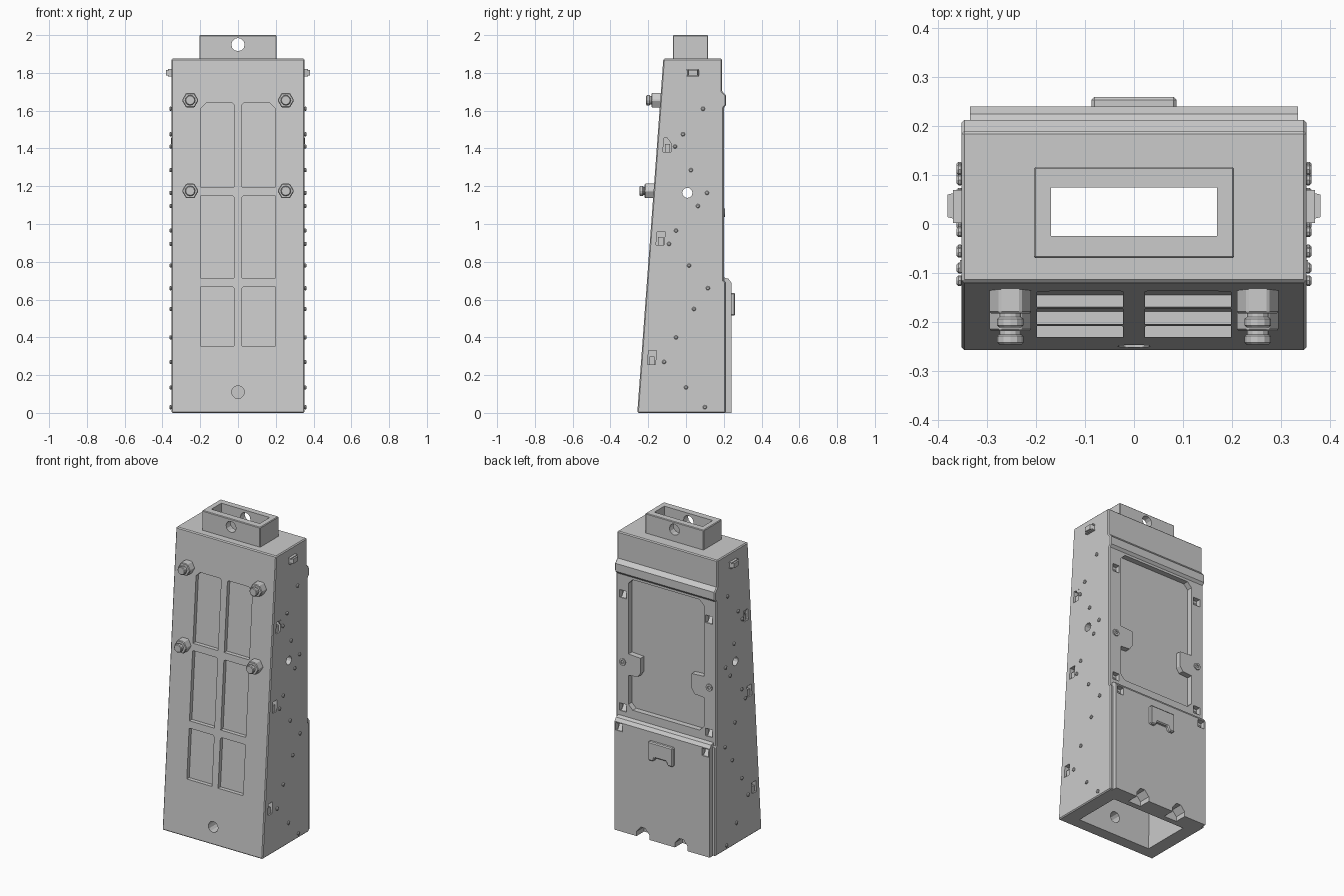
import bpy, bmesh, math

if "Cube" in bpy.data.objects:
    bpy.data.objects.remove(bpy.data.objects["Cube"])

SLOPE = 0.138 / 1.875          # lean of the front face


def front_y(z):
    return -0.258 + SLOPE * z


def make(name, bm):
    bmesh.ops.recalc_face_normals(bm, faces=bm.faces)
    me = bpy.data.meshes.new(name)
    bm.to_mesh(me)
    bm.free()
    ob = bpy.data.objects.new(name, me)
    bpy.context.collection.objects.link(ob)
    return ob


def prism(name, pts, axis, a, b, shear=0.0):
    """Extrude a 2D outline: axis X takes (y, z), Y takes (x, z), Z takes (x, y)."""
    def at(p, t):
        if axis == 'X':
            return (t, p[0], p[1])
        if axis == 'Y':
            return (p[0], t + shear * p[1], p[1])
        return (p[0], p[1], t)
    bm = bmesh.new()
    lo = [bm.verts.new(at(p, a)) for p in pts]
    hi = [bm.verts.new(at(p, b)) for p in pts]
    bm.faces.new(lo)
    bm.faces.new(hi)
    n = len(pts)
    for i in range(n):
        j = (i + 1) % n
        bm.faces.new((lo[i], lo[j], hi[j], hi[i]))
    return make(name, bm)


def loft(name, rect0, z0, rect1, z1):
    ob = prism(name, rect0, 'Z', z0, z1)
    for v, p in zip(list(ob.data.vertices)[len(rect0):], rect1):
        v.co = (p[0], p[1], z1)
    return ob


def rect(x0, x1, y0, y1):
    return [(x0, y0), (x1, y0), (x1, y1), (x0, y1)]


def circle(cx, cy, r, n=12, turn=0.0):
    return [(cx + r * math.cos(turn + 2 * math.pi * i / n),
             cy + r * math.sin(turn + 2 * math.pi * i / n)) for i in range(n)]


def apply(ob, mod):
    bpy.context.view_layer.objects.active = ob
    bpy.ops.object.modifier_apply(modifier=mod.name)


def cut(cutter, *targets):
    cutter.hide_render = True
    for t in targets:
        m = t.modifiers.new("cut", 'BOOLEAN')
        m.operation, m.solver, m.object = 'DIFFERENCE', 'EXACT', cutter
        apply(t, m)
    bpy.data.objects.remove(cutter)


def bevel(ob, w):
    m = ob.modifiers.new("bevel", 'BEVEL')
    m.width, m.segments, m.limit_method = w, 1, 'ANGLE'
    m.angle_limit = math.radians(50)
    apply(ob, m)


# tapered main body with the raised band across the back
body = prism("body", [(-0.258, 0), (0.21, 0), (0.21, 0.69), (0.2, 0.70), (0.2, 1.615),
                      (0.213, 1.63), (0.213, 1.68), (0.19, 1.705), (0.19, 1.875),
                      (-0.12, 1.875)], 'X', -0.353, 0.353)
bevel(body, 0.006)

# hollow core
cut(loft("core_cut", rect(-0.26, 0.26, -0.18, 0.13), -0.01,
         rect(-0.17, 0.17, -0.025, 0.075), 1.9), body)

# neck sleeve with a cross hole
neck = prism("neck", rect(-0.205, 0.205, -0.07, 0.117), 'Z', 1.87, 2.0)
bevel(neck, 0.004)
cut(prism("c", rect(-0.17, 0.17, -0.025, 0.075), 'Z', 1.8, 2.1), neck)
cut(prism("c", circle(0, 1.95, 0.035), 'Y', -0.3, 0.3), neck)

# six recessed front panels, outer top corners clipped on the upper pair
for z0, z1, clip in [(1.195, 1.64, 0.028), (0.715, 1.15, 0.003), (0.355, 0.67, 0.003)]:
    for s in (-1, 1):
        pts = [(0.022, z0), (0.198, z0), (0.198, z1 - clip), (0.198 - clip, z1),
               (0.03, z1), (0.022, z1 - 0.008)]
        cut(prism("c", [(s * x, z) for x, z in pts], 'Y', -0.358, -0.233, SLOPE), body)

# front drain hole and side cross hole
cut(prism("c", circle(0, 0.11, 0.034), 'Y', -0.4, -0.1), body)
cut(prism("c", circle(0.007, 1.165, 0.027), 'X', -0.5, 0.5), body)

# hex nuts with bolt ends
for s in (-1, 1):
    for z in (1.655, 1.175):
        y = front_y(z)
        nut = prism("nut", circle(s * 0.253, z, 0.044, 6), 'Y', y - 0.047, y + 0.01)
        bevel(nut, 0.004)
        prism("bolt_neck", circle(s * 0.253, z, 0.022), 'Y', y - 0.056, y - 0.04)
        end = prism("bolt_end", circle(s * 0.253, z, 0.027), 'Y', y - 0.075, y - 0.054)
        bevel(end, 0.004)

# zigzag side straps
line = [(0.202, 1.65), (0.12, 1.65), (-0.10, 1.415), (0.12, 1.13), (-0.135, 0.915),
        (0.13, 0.63), (-0.175, 0.295), (0.12, 0.045), (0.202, 0.045)]
outline = [(y, z + 0.04) for y, z in line] + [(y, z - 0.04) for y, z in reversed(line)]
straps = [prism("side_strap", outline, 'X', s * 0.35, s * 0.3555) for s in (-1, 1)]

# side sockets
for y, z in [(-0.098, 1.418), (-0.134, 0.925), (-0.18, 0.293)]:
    for s, strap in zip((-1, 1), straps):
        pts = [(y - 0.025, z - 0.036), (y + 0.018, z - 0.036),
               (y + 0.024, z + 0.036), (y - 0.018, z + 0.036)]
        cut(prism("c", pts, 'X', s * 0.325, s * 0.4), body, strap)
        prism("socket_key", rect(y - 0.014, y + 0.014, z - 0.037, z + 0.005),
              'X', s * 0.32, s * 0.345)

# rivets and top side lugs
rivets = [(.09, 1.61), (-.016, 1.475), (-.058, 1.41), (.026, 1.285), (.111, 1.165),
          (.063, 1.095), (-.053, .965), (-.09, .895), (.016, .78), (.116, .66),
          (.042, .55), (-.053, .40), (-.116, .27), (0, .135), (.1, .03)]
for s in (-1, 1):
    for y, z in rivets:
        bevel(prism("rivet", circle(y, z, 0.011, 8), 'X', s * 0.35, s * 0.363), 0.004)
    prism("side_lug", [(s * 0.345, 0.005), (s * 0.381, 0.014), (s * 0.381, 0.06),
                       (s * 0.345, 0.07)], 'Z', 1.785, 1.815)
    for z in (1.78, 1.813):
        prism("side_lug_lip", rect(*sorted((s * 0.345, s * 0.37)), 0.002, 0.07),
              'Z', z, z + 0.007)

# large rear recess with two side tabs
half = [(0.235, 1.60), (0.265, 1.57), (0.265, 1.12), (0.18, 1.115), (0.18, 1.02),
        (0.20, 0.99), (0.265, 0.985), (0.265, 0.80), (0.235, 0.77)]
cut(prism("c", half + [(-x, z) for x, z in reversed(half)], 'Y', 0.165, 0.3), body)

# lower rear cover with sloped top edge
cover = prism("rear_cover", [(0.19, 0), (0.24, 0), (0.24, 0.69), (0.225, 0.71),
                             (0.19, 0.72)], 'X', -0.335, 0.335)
for s in (-1, 1):
    # peaked notches along the bottom
    x = s * 0.135
    cut(prism("c", [(x - 0.045, -0.01), (x + 0.045, -0.01), (x + 0.045, 0.03),
                    (x + 0.015, 0.065), (x - 0.015, 0.065), (x - 0.045, 0.03)],
              'Y', 0.165, 0.3), cover, body)
    # rear sockets with wedges, and round screws
    for z, y, target in [(1.49, 0.2, body), (0.77, 0.2, body), (0.66, 0.24, cover)]:
        cut(prism("c", rect(s * 0.303 - 0.024, s * 0.303 + 0.024, z - 0.024, z + 0.024),
                  'Y', y - 0.03, y + 0.05), target)
        prism("socket_wedge", [(y - 0.035, z - 0.026), (y - 0.004, z - 0.026),
                               (y - 0.035, z + 0.015)], 'X',
              s * 0.303 - 0.016, s * 0.303 + 0.016)
    screw = prism("rear_screw", circle(s * 0.305, 1.06, 0.022), 'Y', 0.19, 0.207)
    cut(prism("c", circle(s * 0.305, 1.06, 0.011, 6), 'Y', 0.2, 0.25), screw)

# latch plate with notched lower edge
latch = prism("latch", [(-0.087, 0.515), (-0.05, 0.515), (-0.04, 0.54), (0.04, 0.54),
                        (0.05, 0.515), (0.087, 0.515), (0.087, 0.635), (-0.087, 0.635)],
              'Y', 0.23, 0.26)
bevel(latch, 0.006)
